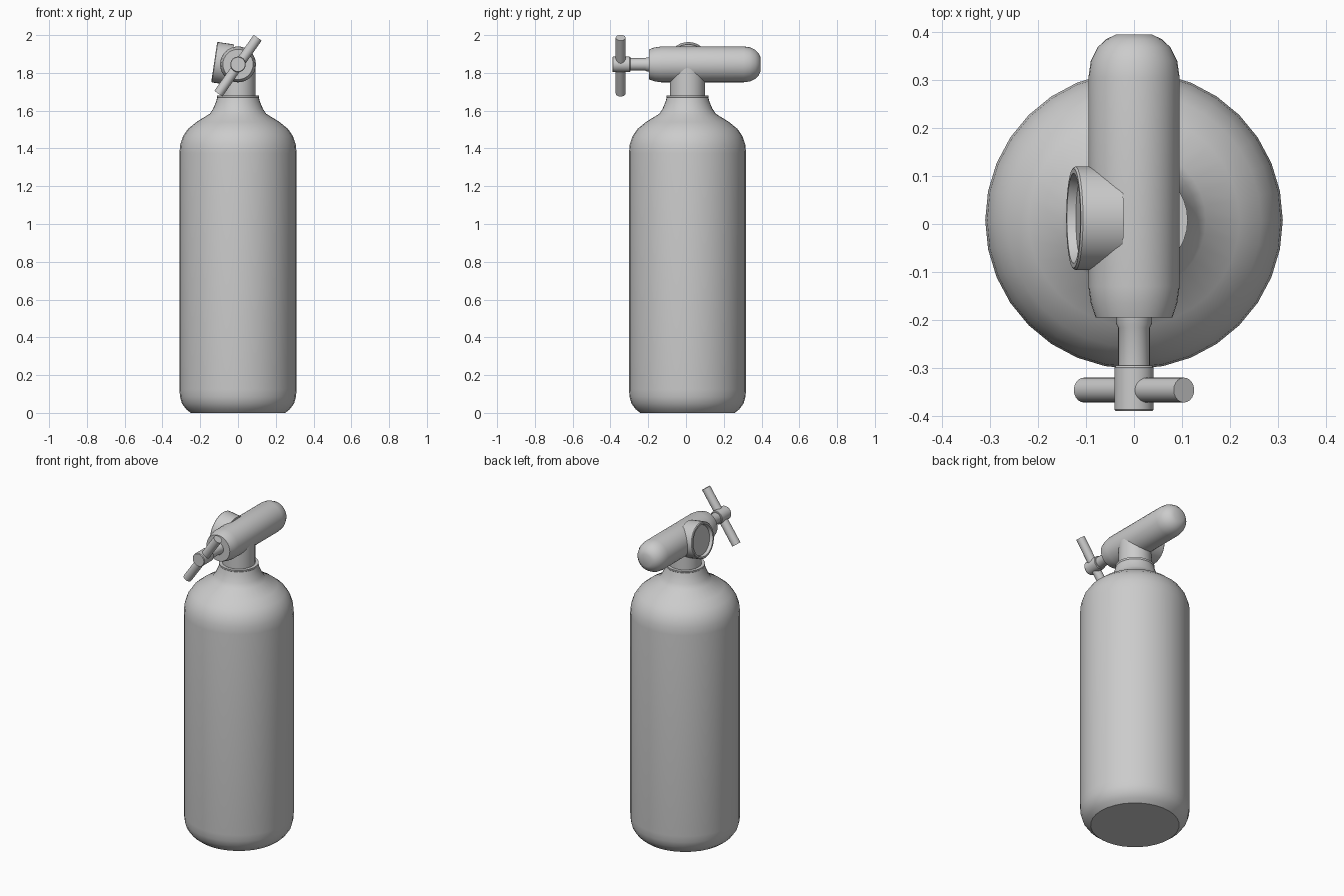
import bpy, bmesh, math
from mathutils import Vector

if "Cube" in bpy.data.objects:
    bpy.data.objects.remove(bpy.data.objects["Cube"])


def lathe(name, profile, origin=(0, 0, 0), axis=(0, 0, 1), sides=32):
    """Revolve (radius, distance along axis) points around an axis."""
    rot = Vector((0, 0, 1)).rotation_difference(Vector(axis).normalized())
    bm = bmesh.new()
    rings = []
    for r, h in profile:
        ring = []
        for i in range(sides):
            a = 2 * math.pi * i / sides
            p = Vector((r * math.cos(a), r * math.sin(a), h))
            ring.append(bm.verts.new(rot @ p + Vector(origin)))
        rings.append(ring)
    for lo, hi in zip(rings, rings[1:]):
        for i in range(sides):
            j = (i + 1) % sides
            bm.faces.new((lo[i], lo[j], hi[j], hi[i]))
    bm.faces.new(rings[0][::-1])
    bm.faces.new(rings[-1])
    bmesh.ops.recalc_face_normals(bm, faces=bm.faces[:])
    mesh = bpy.data.meshes.new(name)
    bm.to_mesh(mesh)
    bm.free()
    obj = bpy.data.objects.new(name, mesh)
    bpy.context.collection.objects.link(obj)
    bpy.ops.object.select_all(action='DESELECT')
    obj.select_set(True)
    bpy.context.view_layer.objects.active = obj
    bpy.ops.object.shade_smooth_by_angle(angle=math.radians(35))
    return obj


CY = 0.008      # y of the tank axis
VZ = 1.845      # height of the valve axis

# Tank with rounded base, shoulders, and collar
lathe("tank", [(0.25, 0), (0.275, 0.02), (0.297, 0.05), (0.307, 0.085), (0.31, 0.125),
               (0.31, 1.375), (0.306, 1.42), (0.291, 1.465), (0.265, 1.503),
               (0.22, 1.54), (0.15, 1.583), (0.132, 1.61), (0.117, 1.645),
               (0.11, 1.67), (0.112, 1.673), (0.112, 1.681), (0.093, 1.681)],
      (0, CY, 0))

# Neck between collar and valve
lathe("neck", [(0.093, 1.67), (0.093, VZ)], (0, CY, 0))

# Horizontal valve body, rounded at the back
lathe("valve_body", [(0.08, -0.195), (0.09, -0.165), (0.095, -0.13), (0.095, 0.305),
                     (0.09, 0.34), (0.076, 0.368), (0.058, 0.385), (0.037, 0.395)],
      (0, 0, VZ), (0, 1, 0))

# Valve stem with small flange, then the handle hub
lathe("valve_stem", [(0.037, 0.18), (0.037, 0.208), (0.033, 0.216), (0.033, 0.31)],
      (0, 0, VZ), (0, -1, 0), 24)
lathe("handle_hub", [(0.038, 0.295), (0.041, 0.299), (0.041, 0.386), (0.038, 0.39)],
      (0, 0, VZ), (0, -1, 0), 24)

# Tilted T-handle bar
lathe("handle_bar", [(0.026, -0.181), (0.026, 0.181)],
      (0, -0.346, 1.838), (0.104, 0, 0.148), 20)

# Side gauge with recessed dial
lathe("gauge", [(0.108, -0.09), (0.108, -0.004), (0.104, 0), (0.094, 0),
                (0.088, -0.018), (0.001, -0.018)],
      (-0.126, 0.012, 1.857), (-0.989, 0, 0.147))
